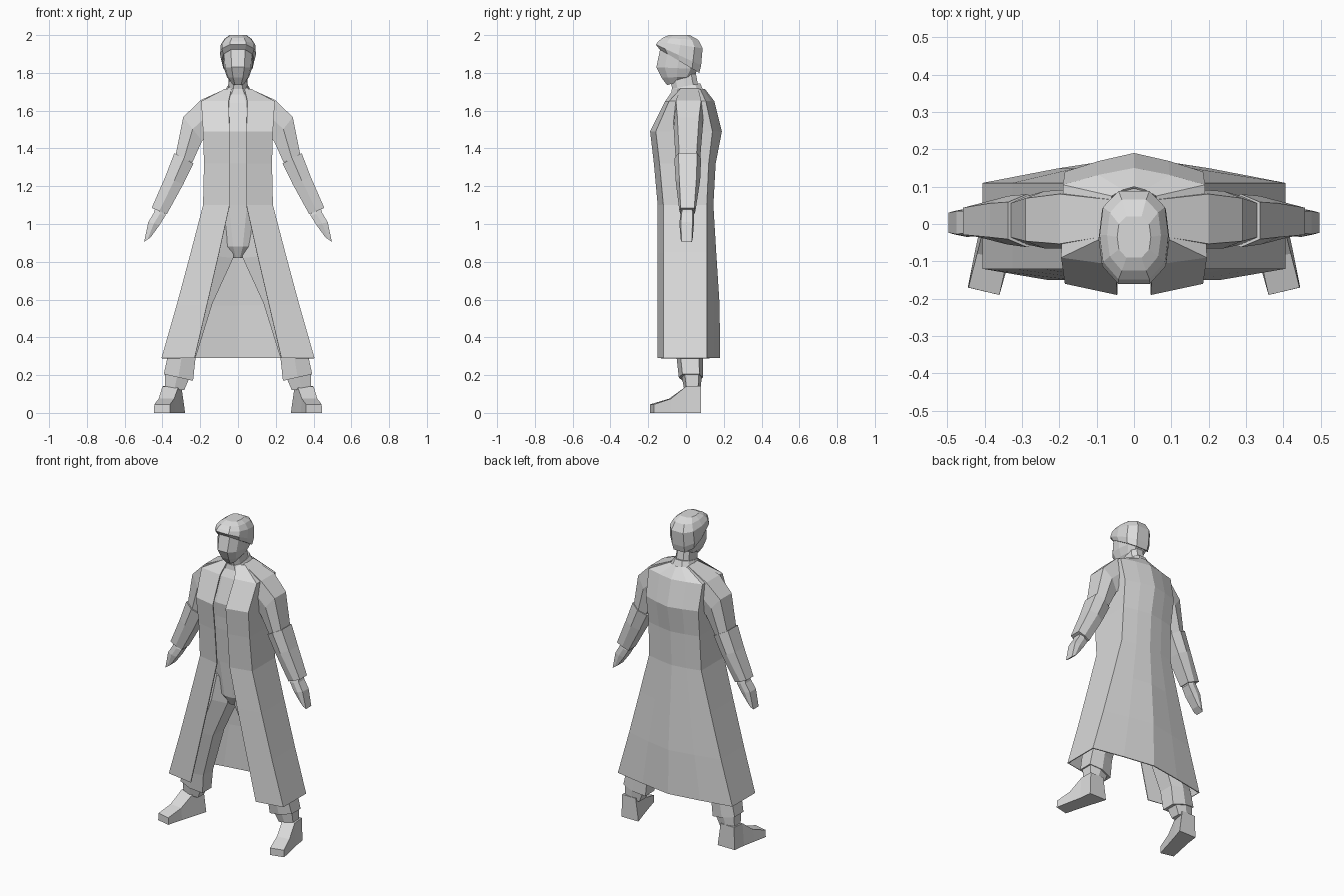
import bpy, bmesh

grey = bpy.data.materials.new("light_grey")
grey.diffuse_color = (0.7, 0.7, 0.7, 1)


def loft(name, rings, closed=True, caps=True):
    """Skin a list of equal-length point rings with flat quads."""
    bm = bmesh.new()
    vs = [[bm.verts.new(p) for p in r] for r in rings]
    n = len(rings[0])
    for a, b in zip(vs, vs[1:]):
        for i in range(n if closed else n - 1):
            j = (i + 1) % n
            bm.faces.new((a[i], a[j], b[j], b[i]))
    if caps:
        bm.faces.new(vs[0][::-1])
        bm.faces.new(vs[-1])
        bmesh.ops.recalc_face_normals(bm, faces=bm.faces)
    me = bpy.data.meshes.new(name)
    bm.to_mesh(me)
    bm.free()
    me.materials.append(grey)
    ob = bpy.data.objects.new(name, me)
    bpy.context.collection.objects.link(ob)
    return ob


def pair(name, rings):
    """Right-hand part and its mirror image."""
    for side, s in (("right", 1), ("left", -1)):
        loft(f"{side}_{name}", [[(s * x, y, z) for x, y, z in r] for r in rings])


def limb_ring(outer, inner, y0, y1, k=0.7):
    """Six-sided section between an outer and inner (x, z) point."""
    (ox, oz), (ix, iz) = outer, inner
    mx, mz, c, h = (ox + ix) / 2, (oz + iz) / 2, (y0 + y1) / 2, (y1 - y0) / 2
    return [(ox, c - k * h, oz), (mx, y0, mz), (ix, c - k * h, iz),
            (ix, c + k * h, iz), (mx, y1, mz), (ox, c + k * h, oz)]


def round_ring(zf, zb, hw, yf, yb):
    """Ten-sided section, tilted from front height to back height."""
    half = [(0.45, 0), (0.9, 0.2), (1, 0.5), (0.9, 0.82), (0.45, 1)]
    r = [(hw * f, yf + (yb - yf) * t, zf + (zb - zf) * t) for f, t in half]
    return r + [(-x, y, z) for x, y, z in reversed(r)]


# Long open coat: front edge, front corner, back corner, back ridge
coat_levels = [
    (0.29, (0.23, -0.15), (0.405, -0.12), (0.405, 0.11), 0.18),
    (0.57, (0.165, -0.15), (0.325, -0.12), (0.325, 0.11), 0.178),
    (0.85, (0.10, -0.15), (0.25, -0.12), (0.25, 0.11), 0.16),
    (1.10, (0.045, -0.15), (0.185, -0.12), (0.185, 0.11), 0.145),
    (1.32, (0.045, -0.17), (0.18, -0.14), (0.18, 0.12), 0.157),
    (1.49, (0.045, -0.19), (0.185, -0.16), (0.185, 0.14), 0.19),
    (1.65, (0.05, -0.11), (0.195, -0.09), (0.19, 0.105), 0.15),
    (1.715, (0.035, -0.065), (0.07, -0.03), (0.06, 0.075), 0.10),
]
rings = []
for z, a, b, c, e in coat_levels:
    d = (c[0] / 2, (c[1] + e) / 2 + 0.004)
    half = [(x, y, z) for x, y in (a, b, c, d)]
    rings.append(half + [(0, e, z)] + [(-x, y, w) for x, y, w in reversed(half)])
coat = loft("coat", rings, closed=False, caps=False)
mod = coat.modifiers.new("cloth", "SOLIDIFY")
mod.thickness = 0.006
mod.offset = -1

# Shirt and hips inside the coat
body = [(0.82, 0.035, -0.07, 0.07), (0.88, 0.085, -0.10, 0.09),
        (1.10, 0.16, -0.115, 0.09), (1.32, 0.16, -0.135, 0.10),
        (1.40, 0.16, -0.14, 0.11), (1.49, 0.16, -0.15, 0.12),
        (1.64, 0.14, -0.10, 0.09), (1.71, 0.06, -0.06, 0.06)]
loft("shirt", [[(x * w, y, z) for x, y in
                ((-0.3, f), (0.3, f), (1, f * 0.7), (1, b * 0.8), (0.3, b), (-0.3, b), (-1, b * 0.8), (-1, f * 0.7))]
               for z, w, f, b in body])

# Neck and collar
loft("neck", [round_ring(1.68, 1.70, 0.055, -0.065, 0.07),
              round_ring(1.77, 1.81, 0.048, -0.085, 0.05)])
loft("collar", [round_ring(1.685, 1.70, 0.078, -0.08, 0.095),
                round_ring(1.715, 1.745, 0.055, -0.075, 0.075)])

# Head
loft("head", [round_ring(*r) for r in (
    (1.735, 1.765, 0.035, -0.10, 0.0),
    (1.775, 1.78, 0.058, -0.13, 0.035),
    (1.83, 1.82, 0.075, -0.157, 0.065),
    (1.92, 1.92, 0.083, -0.138, 0.075),
    (1.96, 1.96, 0.07, -0.12, 0.06))])

# Hair cap overhanging the brow and dropping at the back
loft("hair", [round_ring(*r) for r in (
    (1.925, 1.80, 0.086, -0.14, 0.07),
    (1.95, 1.84, 0.095, -0.16, 0.08),
    (1.965, 1.93, 0.092, -0.148, 0.088),
    (1.985, 1.975, 0.072, -0.125, 0.065),
    (2.0, 2.0, 0.045, -0.09, 0.02))])

# Upper sleeves, running over the shoulders
pair("upper_sleeve", [
    limb_ring((0.06, 1.718), (0.10, 1.52), -0.05, 0.085),
    limb_ring((0.20, 1.655), (0.16, 1.46), -0.065, 0.092, 0.85),
    limb_ring((0.29, 1.565), (0.19, 1.44), -0.065, 0.088, 0.75),
    limb_ring((0.33, 1.365), (0.242, 1.325), -0.055, 0.075)])

# Forearm sleeves
pair("lower_sleeve", [
    limb_ring((0.337, 1.375), (0.236, 1.32), -0.062, 0.08),
    limb_ring((0.385, 1.25), (0.29, 1.21), -0.055, 0.075),
    limb_ring((0.457, 1.085), (0.377, 1.052), -0.035, 0.05, 0.85)])

# Hands
pair("hand", [
    limb_ring((0.437, 1.09), (0.388, 1.07), -0.025, 0.04),
    limb_ring((0.445, 1.06), (0.384, 1.045), -0.03, 0.042, 0.8),
    limb_ring((0.475, 1.01), (0.415, 0.995), -0.035, 0.042, 0.8),
    limb_ring((0.497, 0.905), (0.462, 0.93), -0.028, 0.035, 0.85)])

# Trouser legs
pair("trouser_leg", [
    limb_ring((0.15, 1.05), (0.01, 0.95), -0.10, 0.09),
    limb_ring((0.21, 0.84), (0.025, 0.82), -0.10, 0.09),
    limb_ring((0.285, 0.60), (0.135, 0.58), -0.085, 0.08),
    limb_ring((0.372, 0.30), (0.225, 0.29), -0.05, 0.09),
    limb_ring((0.393, 0.205), (0.238, 0.17), -0.038, 0.09)])

# Ankles
pair("ankle", [
    limb_ring((0.385, 0.22), (0.255, 0.19), -0.025, 0.085),
    limb_ring((0.388, 0.13), (0.285, 0.12), -0.01, 0.077)])

# Boots, toes turned outwards: y inner/outer, sole x, top x, top height
boot = [(0.08, 0.08, 0.28, 0.40, 0.30, 0.395, 0.143),
        (0.0, 0.0, 0.305, 0.41, 0.315, 0.40, 0.14),
        (-0.09, -0.08, 0.332, 0.427, 0.338, 0.42, 0.075),
        (-0.19, -0.17, 0.36, 0.445, 0.36, 0.443, 0.045)]
pair("boot", [[(a, yi, 0), (b, yo, 0), (d, yo, h), (c, yi, h)]
              for yi, yo, a, b, c, d, h in boot])
